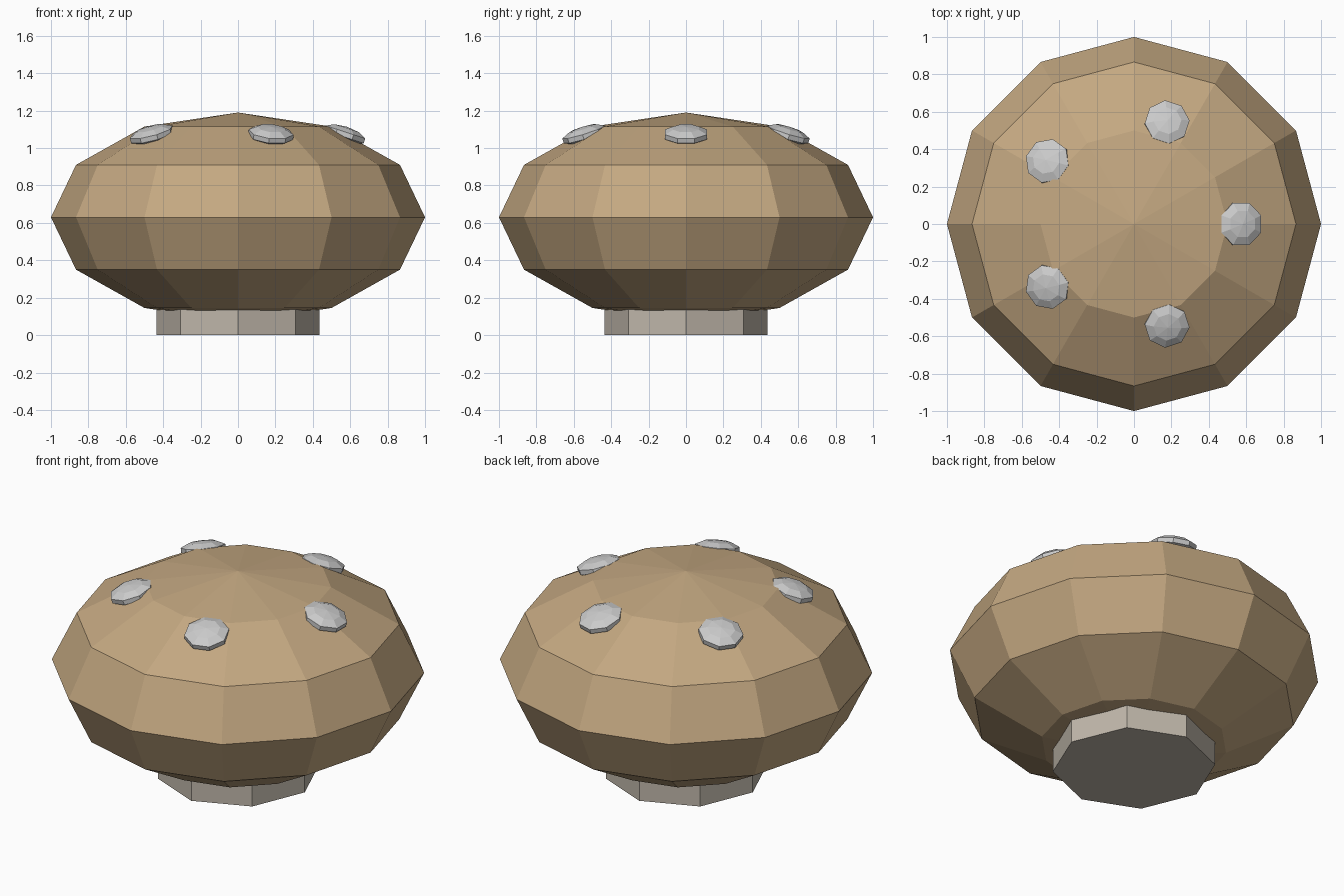
import bpy, math
from mathutils import Matrix

if "Cube" in bpy.data.objects:
    bpy.data.objects.remove(bpy.data.objects["Cube"])


def material(name, rgb):
    m = bpy.data.materials.new(name)
    m.diffuse_color = (*rgb, 1)
    m.use_nodes = True
    m.node_tree.nodes["Principled BSDF"].inputs["Base Color"].default_value = m.diffuse_color
    return m


def finish(name, mat=None):
    ob = bpy.context.object
    ob.name = name
    if mat:
        ob.data.materials.append(mat)
    return ob


brown = material("brown", (0.55, 0.39, 0.22))
stone = material("warm_grey", (0.52, 0.47, 0.40))

# Squashed low-poly body
bpy.ops.mesh.primitive_uv_sphere_add(segments=12, ring_count=6, radius=1)
body = finish("body", brown)
body.data.transform(Matrix.Translation((0, 0, 0.63)) @ Matrix.Diagonal((1, 1, 0.56, 1)))

# Eight-sided foot, running up into the body
bpy.ops.mesh.primitive_cylinder_add(vertices=8, radius=0.436, depth=0.25,
                                    location=(0, 0, 0.125))
finish("foot", stone)

# Five flattened studs leaning outwards around the top
for i in range(5):
    bpy.ops.mesh.primitive_uv_sphere_add(segments=8, ring_count=5, radius=1)
    stud = finish(f"stud_{i + 1}")
    stud.data.transform(
        Matrix.Rotation(i * math.tau / 5, 4, 'Z')
        @ Matrix.Translation((0.57, 0, 1.073))
        @ Matrix.Rotation(math.radians(18), 4, 'Y')
        @ Matrix.Diagonal((0.127, 0.127, 0.043, 1))
        @ Matrix.Rotation(math.pi / 8, 4, 'Z'))
